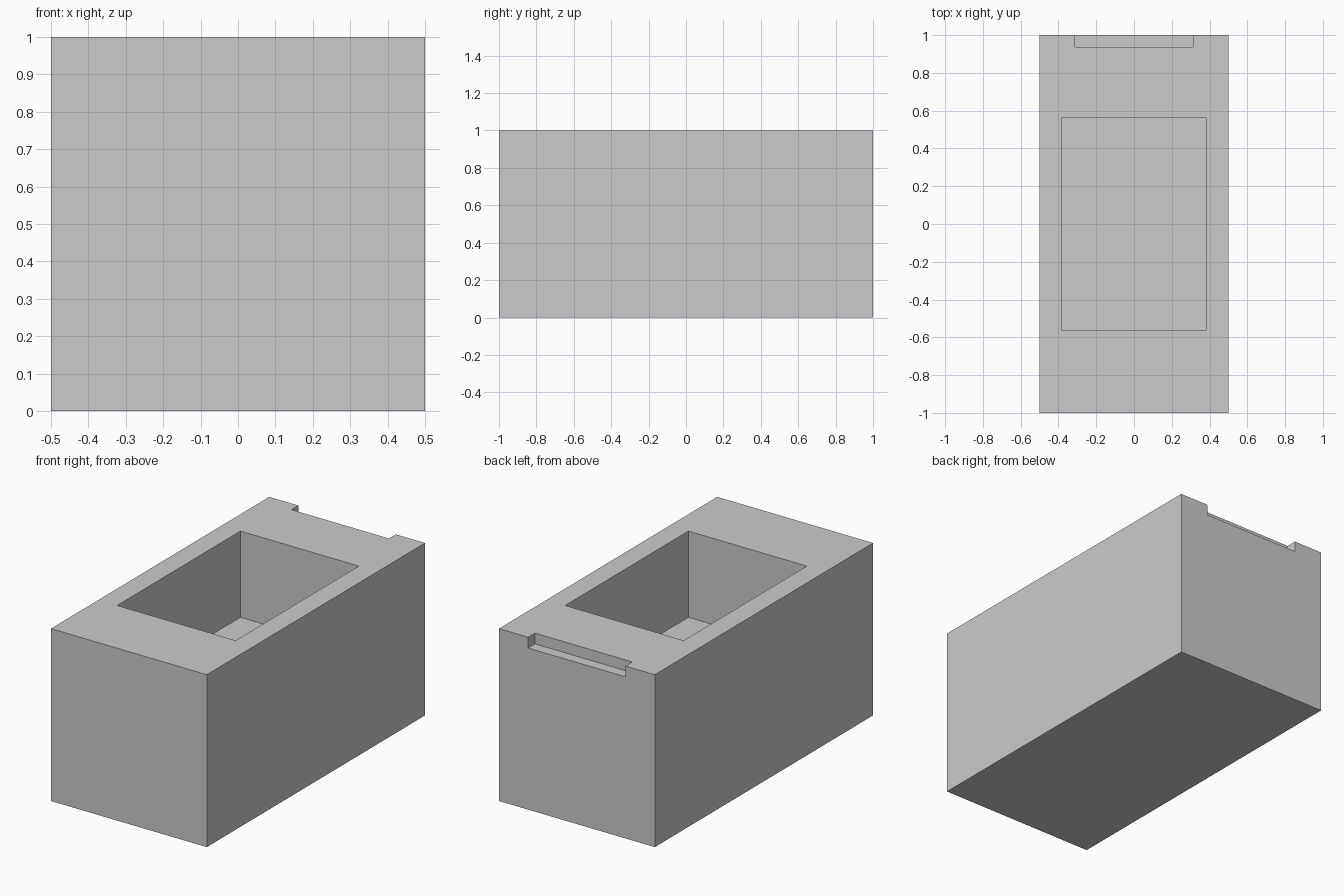
import bpy

if "Cube" in bpy.data.objects:
    bpy.data.objects.remove(bpy.data.objects["Cube"])


def box(name, x, y, z):
    """Axis-aligned box from (min, max) ranges."""
    bpy.ops.mesh.primitive_cube_add(
        size=1, location=[(a + b) / 2 for a, b in (x, y, z)])
    ob = bpy.context.object
    ob.name = name
    ob.scale = [b - a for a, b in (x, y, z)]
    bpy.ops.object.transform_apply(location=True, rotation=False, scale=True)
    return ob


# Solid block
block = box("block", (-0.5, 0.5), (-1, 1), (0, 1))

# Deep pocket in the top, and shallow notch in the rear top edge
cutters = [
    box("pocket_cutter", (-0.38, 0.38), (-0.565, 0.565), (0.5, 1.2)),
    box("notch_cutter", (-0.3125, 0.3125), (0.9375, 1.2), (0.9375, 1.2)),
]

for cutter in cutters:
    cutter.hide_render = True
    mod = block.modifiers.new(cutter.name, 'BOOLEAN')
    mod.operation = 'DIFFERENCE'
    mod.solver = 'EXACT'
    mod.object = cutter

# Apply the cuts and remove the cutters
bpy.ops.object.select_all(action='DESELECT')
block.select_set(True)
bpy.context.view_layer.objects.active = block
for cutter in cutters:
    bpy.ops.object.modifier_apply(modifier=cutter.name)
    bpy.data.objects.remove(cutter, do_unlink=True)
